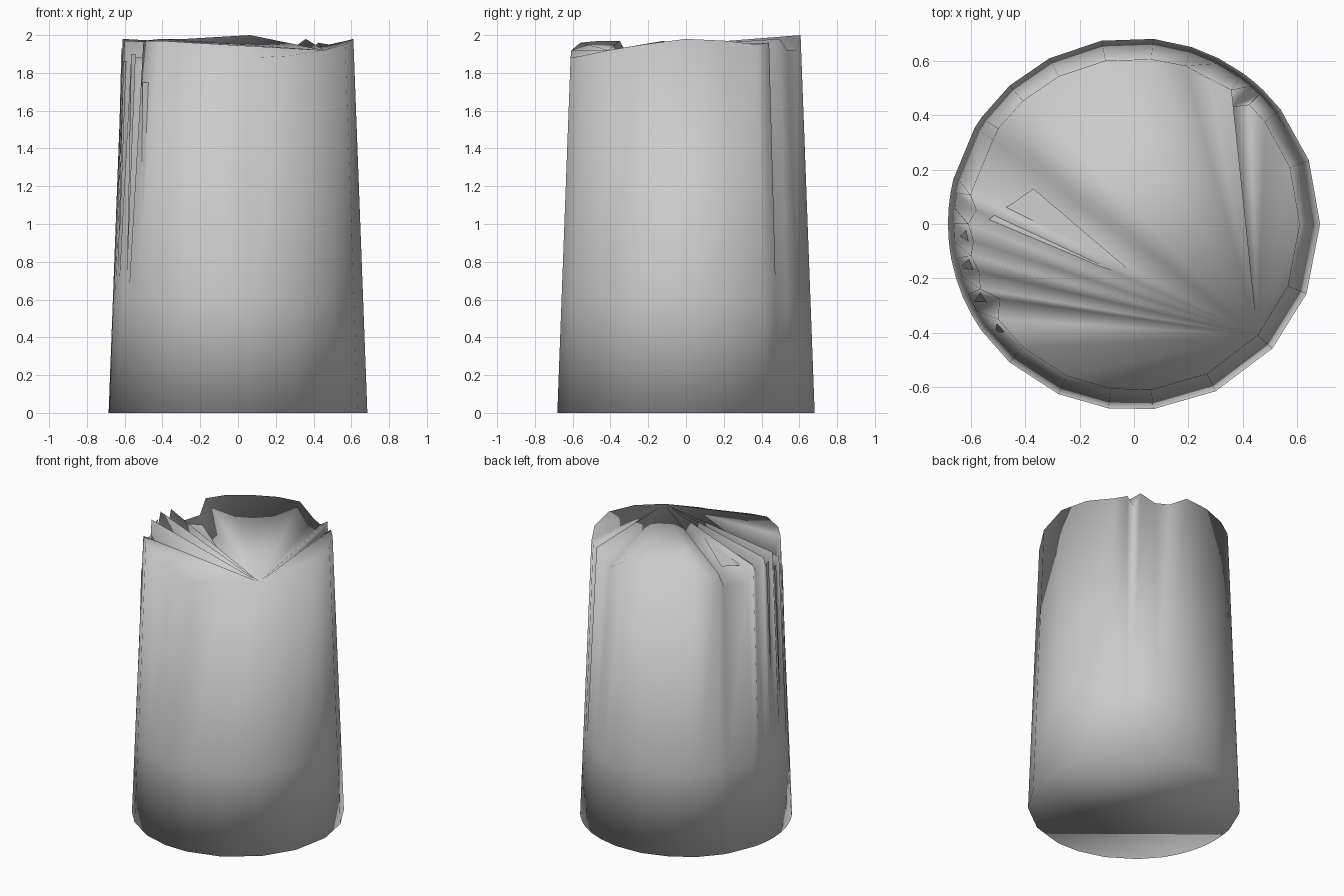
import bpy, bmesh, math
from mathutils import Vector

if "Cube" in bpy.data.objects:
    bpy.data.objects.remove(bpy.data.objects["Cube"])

BASE_R, TOP_R = 0.685, 0.61

# broken rim, counter-clockwise: (angle, height, groove depth)
RIM = [(-42, 1.92, 0), (-22, 1.95, 0), (0, 1.98, 0), (20, 1.97, 0), (38, 1.95, 0),
       (46, 1.96, 0), (50, 1.91, .05), (54, 1.98, 0), (63, 1.92, .01), (72, 1.92, 0),
       (84, 2.0, 0), (100, 1.99, 0), (117, 1.98, 0), (132, 1.98, 0), (145, 1.97, 0),
       (149, 1.86, .01), (166, 1.85, .01), (170, 1.96, 0), (175, 1.90, .03), (180, 1.98, 0),
       (186, 1.88, .02), (191, 1.97, 0), (197, 1.79, .02), (203, 1.88, 0), (209, 1.83, .05),
       (215, 1.97, 0), (228, 1.97, 0), (246, 1.96, 0), (262, 1.92, 0), (276, 1.88, 0),
       (296, 1.89, 0)]


def polar(angle, radius, z):
    a = math.radians(angle)
    return Vector((radius * math.cos(a), radius * math.sin(a), z))


def wall_radius(z):
    return BASE_R + (TOP_R - BASE_R) * z / 2


def finish(bm, name):
    mesh = bpy.data.meshes.new(name)
    bm.to_mesh(mesh)
    bm.free()
    obj = bpy.data.objects.new(name, mesh)
    bpy.context.collection.objects.link(obj)
    for p in mesh.polygons:
        p.use_smooth = True
    return obj


# tapered column: base ring, ring where the grooves fade out, broken rim
bm = bmesh.new()
rings = [[bm.verts.new(polar(a, BASE_R, 0)) for a, z, g in RIM],
         [bm.verts.new(polar(a, wall_radius(.6), .6)) for a, z, g in RIM],
         [bm.verts.new(polar(a, wall_radius(z) - g, z)) for a, z, g in RIM]]
n = len(RIM)
for low, high in zip(rings, rings[1:]):
    for i in range(n):
        j = (i + 1) % n
        bm.faces.new((low[i], low[j], high[j], high[i]))
# folded top fans out from one rim corner
top = rings[-1]
for i in range(1, n - 1):
    bm.faces.new((top[0], top[i], top[i + 1]))
bm.faces.new(rings[0][::-1])
bmesh.ops.recalc_face_normals(bm, faces=bm.faces)
finish(bm, "tapered_column")

# loose splinter lying on the broken top
bm = bmesh.new()
bm.faces.new([bm.verts.new(p) for p in
              ((-.56, 0, 1.92), (.03, -.21, 1.91), (-.37, .13, 1.90))])
finish(bm, "top_splinter")

# long slivers standing along the cracked left side: (angle, top, bottom)
bm = bmesh.new()
for angle, hi, lo in ((184, 1.93, 1.0), (194, 1.86, .4), (206, 1.9, .65), (218, 1.75, .82)):
    bm.faces.new([bm.verts.new(p) for p in
                  (polar(angle, wall_radius(lo) - .005, lo),
                   polar(angle + 2, wall_radius(hi), hi),
                   polar(angle - 2, wall_radius(hi) + .005, hi))])
finish(bm, "side_slivers")
